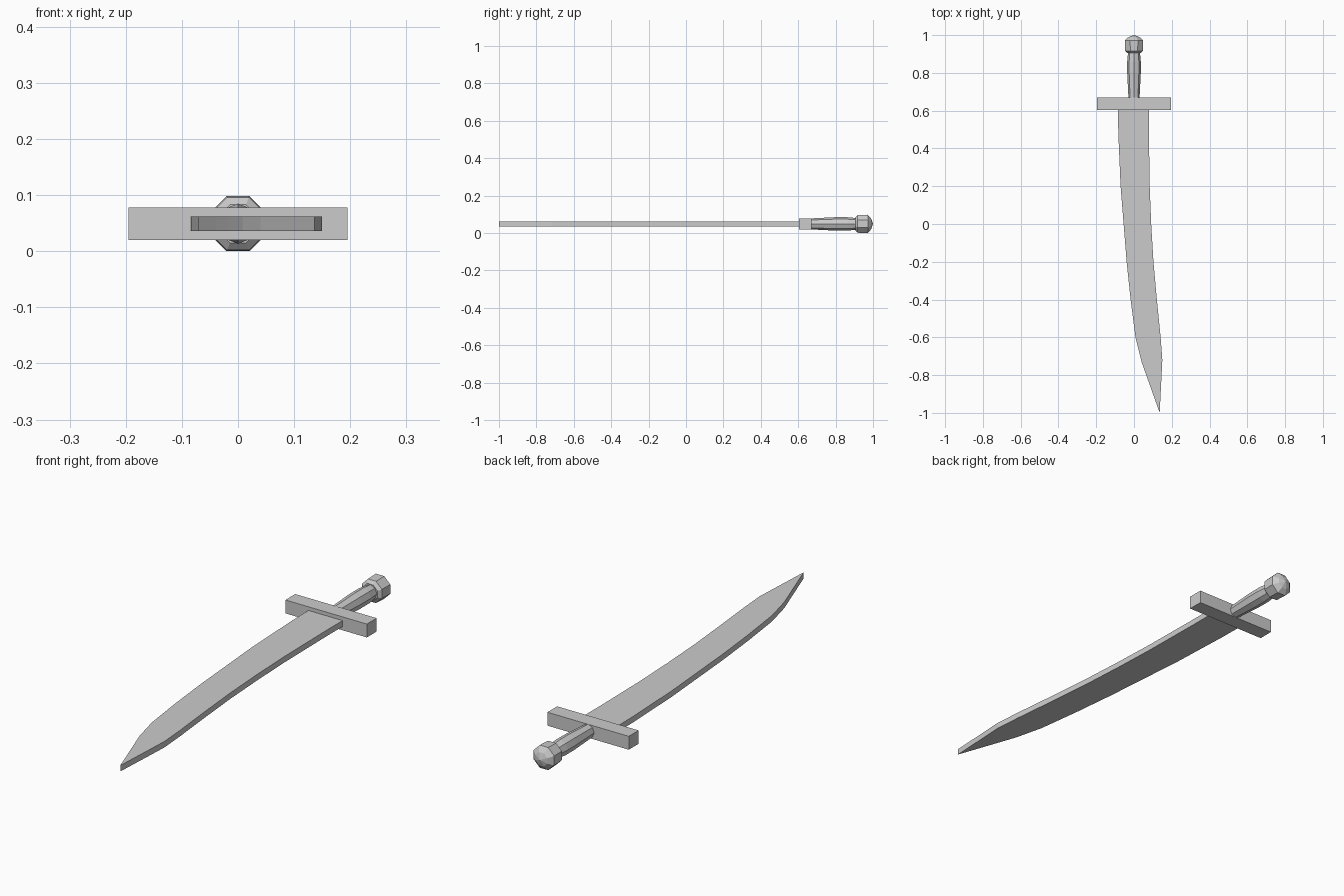
import bpy, bmesh, math

if "Cube" in bpy.data.objects:
    bpy.data.objects.remove(bpy.data.objects["Cube"])

ZC = 0.049  # height of the sword's long axis


def make_object(name, bm):
    bmesh.ops.recalc_face_normals(bm, faces=bm.faces)
    mesh = bpy.data.meshes.new(name)
    bm.to_mesh(mesh)
    bm.free()
    obj = bpy.data.objects.new(name, mesh)
    bpy.context.collection.objects.link(obj)
    return obj


def slab(name, outline, z0, z1):
    """Flat outline in XY raised from z0 to z1."""
    bm = bmesh.new()
    face = bm.faces.new([bm.verts.new((x, y, z0)) for x, y in outline])
    top = bmesh.ops.extrude_face_region(bm, geom=[face])["geom"]
    verts = [v for v in top if isinstance(v, bmesh.types.BMVert)]
    bmesh.ops.translate(bm, verts=verts, vec=(0, 0, z1 - z0))
    return make_object(name, bm)


def lathe(name, rings, turn, sides=8, tip=None):
    """Faceted turned part along Y from (y, radius) rings, with optional apex."""
    bm = bmesh.new()
    loops = []
    for y, r in rings:
        angles = [turn + math.tau * i / sides for i in range(sides)]
        loops.append([bm.verts.new((r * math.cos(a), y, ZC + r * math.sin(a))) for a in angles])
    for a, b in zip(loops, loops[1:]):
        for i in range(sides):
            j = (i + 1) % sides
            bm.faces.new((a[i], a[j], b[j], b[i]))
    bm.faces.new(loops[0])
    if tip is None:
        bm.faces.new(loops[-1])
    else:
        apex = bm.verts.new((0, tip, ZC))
        for i in range(sides):
            bm.faces.new((loops[-1][i], loops[-1][(i + 1) % sides], apex))
    return make_object(name, bm)


# Curved blade: spine side down to the tip, then back up the other edge
blade_outline = [
    (-0.085, 0.61), (-0.083, 0.48), (-0.071, 0.2), (-0.055, 0.0), (-0.039, -0.2),
    (-0.018, -0.4), (0.008, -0.6), (0.04, -0.73), (0.136, -1.0),
    (0.15, -0.72), (0.141, -0.6), (0.121, -0.4), (0.103, -0.2),
    (0.091, 0.0), (0.083, 0.2), (0.079, 0.48), (0.079, 0.61)]
slab("blade", blade_outline, 0.036, 0.062)

# Crossguard bar
slab("crossguard", [(-0.195, 0.603), (0.195, 0.603), (0.195, 0.67), (-0.195, 0.67)], 0.02, 0.078)

# Swelling octagonal grip
lathe("grip", [(0.66, 0.029), (0.72, 0.032), (0.8, 0.036), (0.86, 0.036), (0.915, 0.031)], 0)

# Pommel with chamfered base and shallow domed end
lathe("pommel", [(0.905, 0.037), (0.917, 0.051), (0.972, 0.053), (0.99, 0.031)], math.pi / 8, tip=1.0)
